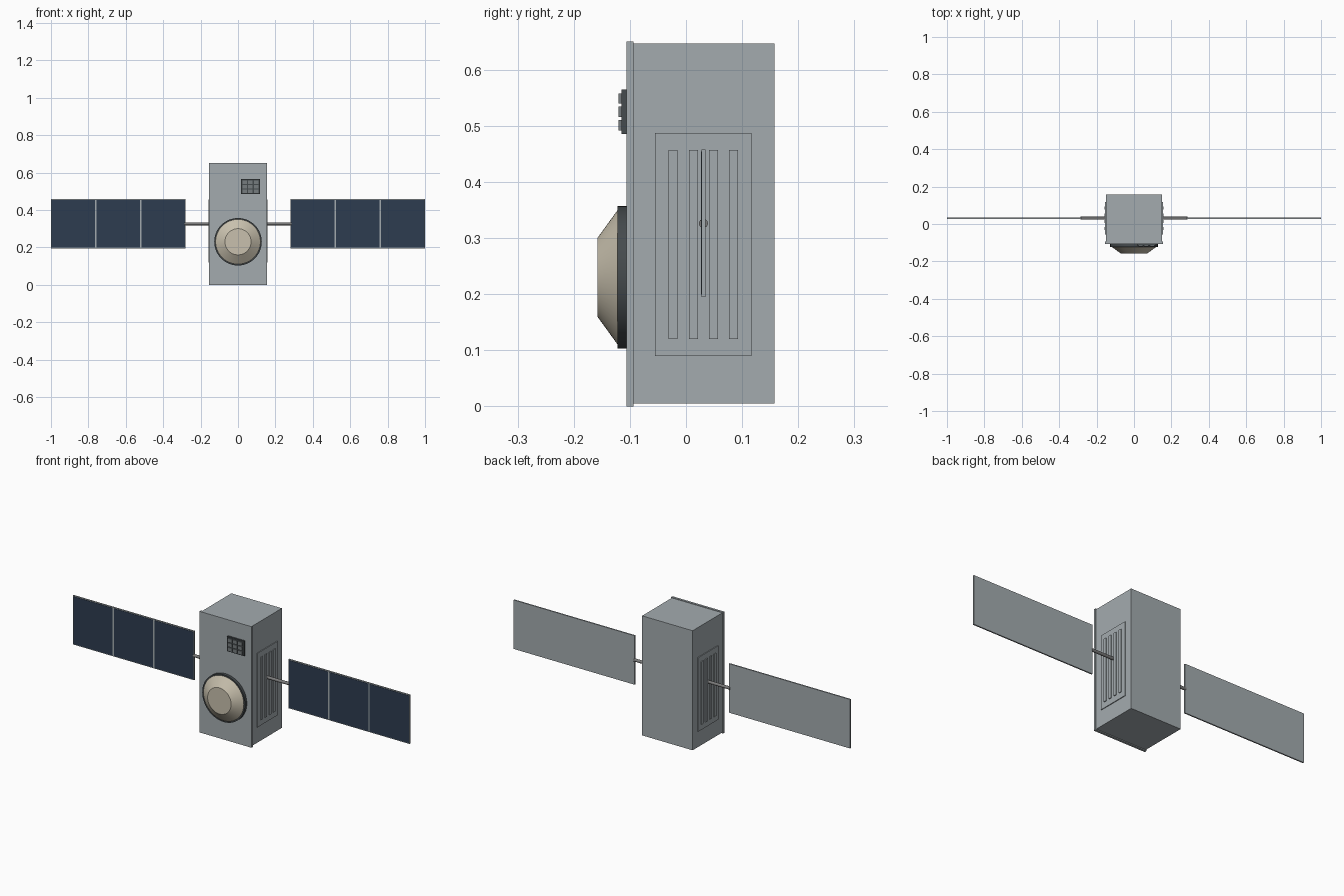
import bpy, math

cube = bpy.data.objects.get("Cube")
if cube:
    bpy.data.objects.remove(cube, do_unlink=True)


def material(name, r, g, b):
    m = bpy.data.materials.new(name)
    m.use_nodes = True
    m.diffuse_color = (r, g, b, 1)
    m.node_tree.nodes["Principled BSDF"].inputs["Base Color"].default_value = (r, g, b, 1)
    return m


GREY = material("light grey", 0.37, 0.41, 0.43)
DARK = material("dark grey", 0.06, 0.07, 0.075)
KEY = material("key grey", 0.18, 0.20, 0.21)
ROD = material("rod grey", 0.20, 0.20, 0.20)
NAVY = material("navy cell", 0.026, 0.045, 0.08)
BEIGE = material("beige", 0.58, 0.53, 0.42)


def finish(name, mat):
    ob = bpy.context.object
    ob.name = name
    ob.data.materials.append(mat)
    return ob


def box(name, mat, x, y, z):
    """Box from (low, high) pairs on each axis."""
    spans = [sorted(p) for p in (x, y, z)]
    bpy.ops.mesh.primitive_cube_add(size=1, location=[sum(p) / 2 for p in spans])
    ob = finish(name, mat)
    ob.scale = [p[1] - p[0] for p in spans]
    bpy.ops.object.transform_apply(location=False, rotation=False)
    return ob


def cone(name, mat, r1, r2, depth, loc, rot, sides=64):
    bpy.ops.mesh.primitive_cone_add(vertices=sides, radius1=r1, radius2=r2,
                                    depth=depth, location=loc, rotation=rot)
    ob = finish(name, mat)
    bpy.ops.object.shade_smooth_by_angle(angle=math.radians(30))
    return ob


# Main housing and front plate
box("body", GREY, (-0.15, 0.15), (-0.095, 0.158), (0.005, 0.647))
box("front_plate", GREY, (-0.154, 0.154), (-0.106, -0.094), (0, 0.65))

# Round button on the front: dark ring and tapered cap
FORWARD = (math.pi / 2, 0, 0)
cone("button_ring", DARK, 0.127, 0.127, 0.017, (0, -0.1135, 0.23), FORWARD)
cone("button_cap", BEIGE, 0.121, 0.07, 0.037, (0, -0.1395, 0.23), FORWARD)

# Keypad with a grid of keys
box("keypad", DARK, (0.016, 0.117), (-0.115, -0.105), (0.485, 0.565))
for row in range(3):
    for col in range(3):
        kx, kz = 0.0665 + (col - 1) * 0.03, 0.525 + (row - 1) * 0.024
        box("key", KEY, (kx - 0.012, kx + 0.012), (-0.12, -0.114), (kz - 0.009, kz + 0.009))

# Vent, rod and wing on each side
for s, side in ((1, "left"), (-1, "right")):
    box(side + "_vent_panel", GREY, (s * 0.149, s * 0.154), (-0.055, 0.117), (0.09, 0.487))
    for i in range(4):
        y = 0.031 + (i - 1.5) * 0.036
        box(side + "_vent_slat", GREY, (s * 0.153, s * 0.158), (y - 0.008, y + 0.008), (0.12, 0.457))
    cone(side + "_rod", ROD, 0.008, 0.008, 0.14, (s * 0.215, 0.031, 0.326),
         (0, math.pi / 2, 0), 24)
    box(side + "_wing", GREY, (s * 0.28, s), (0.028, 0.035), (0.195, 0.458))
    for i in range(3):
        x = 0.4 + i * 0.24
        box(side + "_wing_cell", NAVY, (s * (x - 0.116), s * (x + 0.116)),
            (0.0265, 0.029), (0.199, 0.454))
